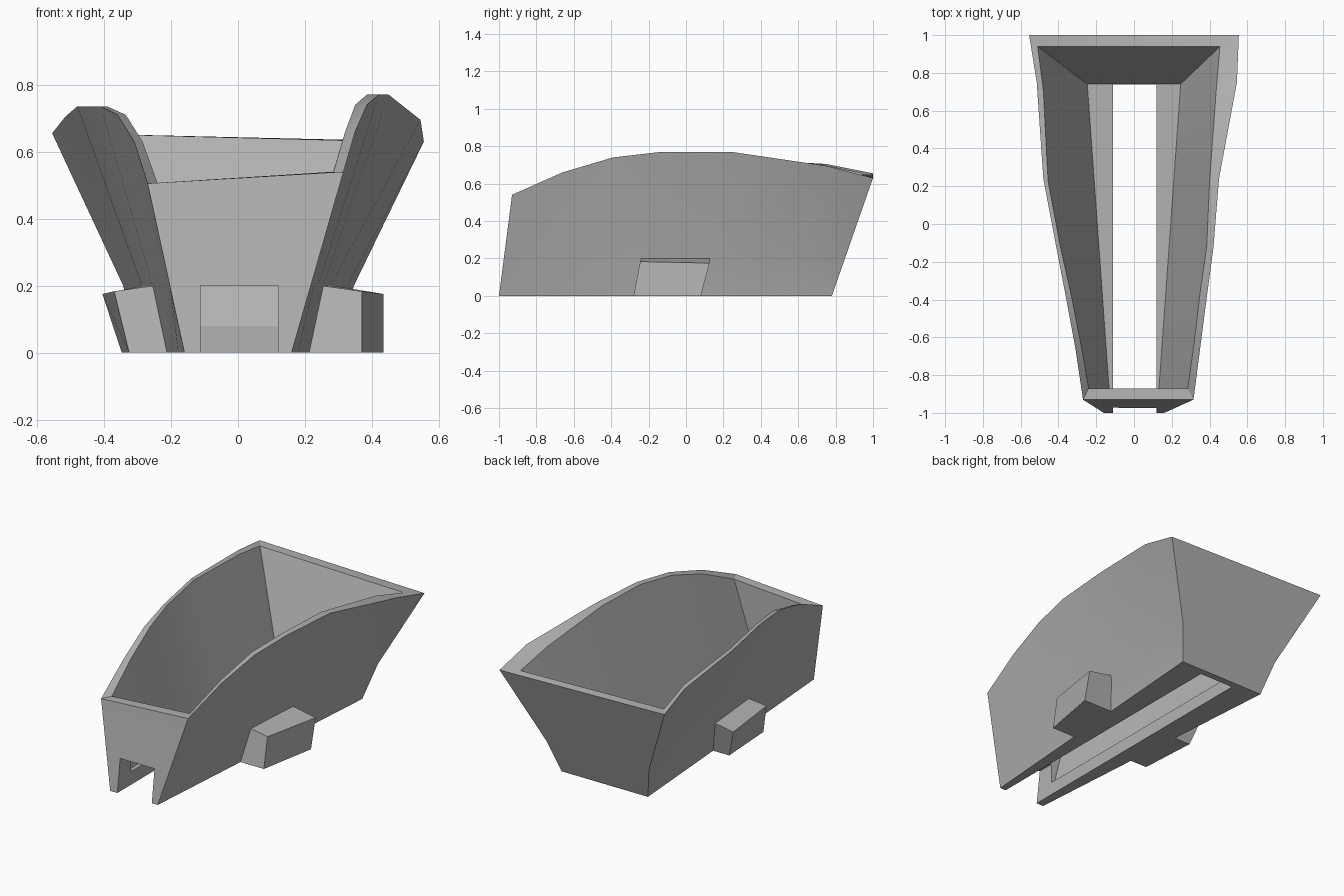
import bpy, bmesh, math
from mathutils import Vector

cube = bpy.data.objects.get("Cube")
if cube:
    bpy.data.objects.remove(cube, do_unlink=True)

grey = bpy.data.materials.new("plain grey")
grey.use_nodes = True
COLOR = (0.45, 0.45, 0.45, 1)
grey.diffuse_color = COLOR
grey.node_tree.nodes["Principled BSDF"].inputs["Base Color"].default_value = COLOR


def finish(name, bm):
    """Turn a bmesh into a named object with clean normals."""
    bmesh.ops.recalc_face_normals(bm, faces=bm.faces)
    mesh = bpy.data.meshes.new(name)
    bm.to_mesh(mesh)
    bm.free()
    mesh.materials.append(grey)
    obj = bpy.data.objects.new(name, mesh)
    bpy.context.collection.objects.link(obj)
    return obj


def loft(name, rings):
    """Skin a stack of equal closed rings and cap both ends."""
    bm = bmesh.new()
    loops = [[bm.verts.new(p) for p in ring] for ring in rings]
    n = len(loops[0])
    for a, b in zip(loops, loops[1:]):
        for i in range(n):
            j = (i + 1) % n
            bm.faces.new((a[i], a[j], b[j], b[i]))
    bm.faces.new(loops[0][::-1])
    bm.faces.new(loops[-1])
    return finish(name, bm)


# Rim stations: y, outer x, inner x, height, front to back
left_rim = [(-.93, .315, .285, .54), (-.66, .35, .32, .66), (-.39, .385, .35, .74),
            (-.13, .42, .385, .77), (.24, .45, .40, .77), (.75, .545, .435, .695),
            (1, .555, .455, .63)]
right_rim = [(-.93, .27, .24, .505), (-.66, .31, .285, .63), (-.39, .36, .335, .71),
             (-.13, .41, .39, .735), (.24, .48, .455, .735), (.75, .515, .48, .705),
             (1, .555, .51, .655)]
FLOOR = .08


def station(side, y, outer, inner, z):
    """Five points across the wall, from base to rim to floor."""
    t = (y + .93) / 1.93
    base = Vector((side * (.16 + .13 * t), -1 + 1.78 * t, 0))
    rim = Vector((side * outer, y, z))
    knee = base.lerp(rim, .2 / z) - Vector((side * .028 * t, 0, 0))
    lip = Vector((side * inner, -.87 + 1.81 * t, z))
    foot = Vector((side * (.132 + .115 * t), -.87 + 1.61 * t, FLOOR))
    return base, knee, rim, lip, foot


# Tub: slanted hollow body with an arched rim
wall = [station(1, *s) for s in left_rim] + [station(-1, *s) for s in reversed(right_rim)]
tub = loft("tub_body", list(zip(*wall)))

# Channel: slot through the floor, open at the front
bm = bmesh.new()
bmesh.ops.create_cube(bm, size=1)
for v in bm.verts:
    v.co = (.12 if v.co.x > 0 else -.112, .739 if v.co.y > 0 else -1.2,
            .2 if v.co.z > 0 else -.2)
cutter = finish("channel_cutter", bm)
cutter.hide_render = True
cutter.hide_set(True)
cut = tub.modifiers.new("channel", 'BOOLEAN')
cut.operation = 'DIFFERENCE'
cut.solver = 'EXACT'
cut.object = cutter
bpy.context.view_layer.objects.active = tub
tub.select_set(True)
bpy.ops.object.modifier_apply(modifier=cut.name)
bpy.data.objects.remove(cutter, do_unlink=True)


# Side blocks: leaning lugs; outer x given as base front, base back, top front, top back
def lug(name, side, bf, bb, tf, tb):
    low = [(.20, -.28, 0), (bf, -.28, 0), (bb, .08, 0), (.22, .08, 0)]
    high = [(.25, -.24, .2), (tf, -.245, .183), (tb, .125, .175), (.28, .13, .2)]
    return loft(name, [[(side * x, y, z) for x, y, z in ring] for ring in (low, high)])


left_lug = lug("left_side_block", 1, .37, .435, .37, .435)
right_lug = lug("right_side_block", -1, .325, .347, .37, .405)

# Soften only the shallow facets of the walls
bpy.ops.object.select_all(action='DESELECT')
tub.select_set(True)
bpy.context.view_layer.objects.active = tub
bpy.ops.object.shade_smooth_by_angle(angle=math.radians(20))
